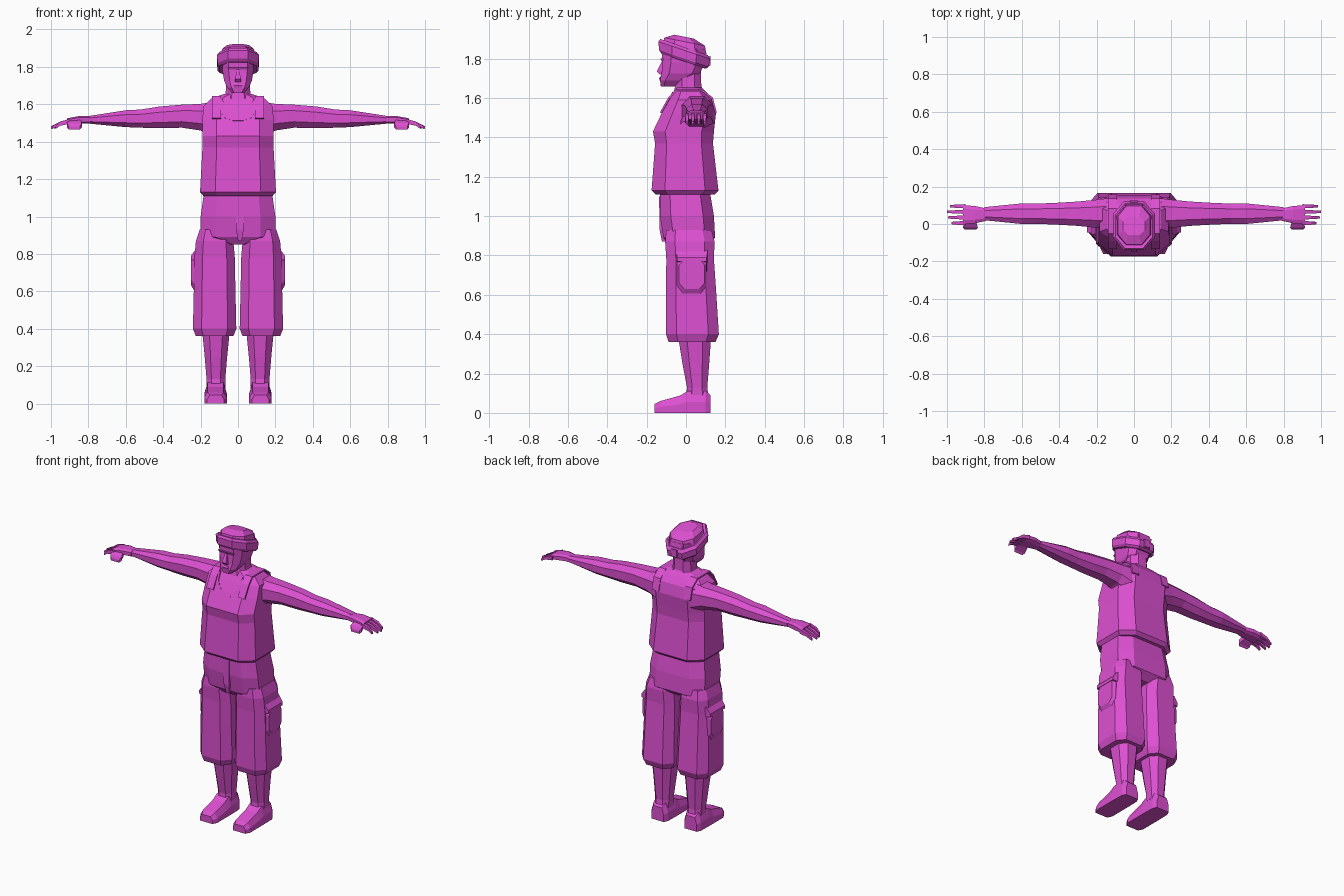
import bpy
import bmesh

cube = bpy.data.objects.get("Cube")
if cube:
    bpy.data.objects.remove(cube, do_unlink=True)

colour = (.72, .08, .64, 1)
magenta = bpy.data.materials.new("magenta")
magenta.use_nodes = True
magenta.diffuse_color = colour
magenta.node_tree.nodes["Principled BSDF"].inputs["Base Color"].default_value = colour


def octagon(flat):
    """Unit square with cut corners; flat is the uncut share of each edge."""
    quarter = [(flat, 1), (1, flat)]
    right = quarter + [(u, -v) for u, v in reversed(quarter)]
    return right + [(-u, -v) for u, v in right]


BODY = octagon(.6)
ROUND = octagon(.48)
BOX = [(1, 1), (1, -1), (-1, -1), (-1, 1)]
SHOE = [(-1, -1), (1, -1), (1, 0), (.7, 1), (-.7, 1), (-1, 0)]


def finish(name, bm):
    bmesh.ops.recalc_face_normals(bm, faces=bm.faces[:])
    mesh = bpy.data.meshes.new(name)
    bm.to_mesh(mesh)
    bm.free()
    mesh.materials.append(magenta)
    obj = bpy.data.objects.new(name, mesh)
    bpy.context.collection.objects.link(obj)
    return obj


def loft(name, axis, profile, rings, centre=0, side=1, slope=0):
    """Skin rings of (position, half width, lower bound, upper bound)."""
    bm = bmesh.new()
    previous = None
    for position, half, low, high in rings:
        loop = []
        for pu, pv in profile:
            u = centre + pu * half
            v = (low + high) / 2 + pv * (high - low) / 2
            along = position + slope * v
            if axis == "z":
                x, y, z = u, v, along
            elif axis == "y":
                x, y, z = u, along, v
            else:
                x, y, z = along, u, v
            loop.append(bm.verts.new((x * side, y, z)))
        if previous:
            for i in range(len(loop)):
                bm.faces.new((previous[i - 1], previous[i], loop[i], loop[i - 1]))
        else:
            bm.faces.new(loop)
        previous = loop
    bm.faces.new(previous)
    return finish(name, bm)


def ribbon(name, inner, outer):
    """Thin strip of cloth between two paths."""
    bm = bmesh.new()
    a = [bm.verts.new(point) for point in inner]
    b = [bm.verts.new(point) for point in outer]
    for i in range(len(a) - 1):
        bm.faces.new((a[i], a[i + 1], b[i + 1], b[i]))
    solid = finish(name, bm).modifiers.new("thickness", "SOLIDIFY")
    solid.thickness = .01
    solid.offset = 0


# Tank top and upper chest
loft("shirt", "z", BODY, [
    (1.11, .185, -.155, .145),
    (1.13, .203, -.175, .165),
    (1.37, .19, -.157, .137),
    (1.43, .19, -.168, .142),
    (1.52, .19, -.125, .152),
    (1.59, .185, -.085, .137),
    (1.63, .145, -.06, .105),
    (1.655, .075, -.045, .08)])


# Scooped neckline lying on the sloping chest
def neckline(width, drop):
    half = []
    for share, height in ((1, 1.63), (.95, 1.58), (.7, 1.545), (.3, 1.53)):
        z = height - drop
        half.append((share * width, (z - 1.76) / 2, z))
    return half + [(-x, y, z) for x, y, z in reversed(half)]


ribbon("neckline", neckline(.08, 0), neckline(.1, .02))

# Trousers: hips and fly
loft("hips", "z", BODY, [
    (.85, .05, -.085, .1),
    (.89, .2, -.115, .148),
    (1, .2, -.132, .142),
    (1.12, .183, -.132, .122)])
loft("fly", "z", BOX, [
    (.87, .01, -.122, -.09),
    (.93, .02, -.134, -.09),
    (1.1, .02, -.137, -.09)], centre=.01)

# Neck and head
loft("neck", "z", ROUND, [
    (1.6, .085, -.07, .105),
    (1.66, .066, -.055, .078),
    (1.75, .062, -.055, .075)])
loft("head", "z", BODY, [
    (1.66, .032, -.128, -.045),
    (1.69, .058, -.132, 0),
    (1.725, .074, -.124, .07),
    (1.78, .083, -.12, .098),
    (1.85, .085, -.122, .1)])
loft("nose", "z", BOX, [
    (1.72, .017, -.135, -.11),
    (1.735, .015, -.148, -.11),
    (1.785, .007, -.124, -.11)])
loft("lips", "z", BOX, [
    (1.69, .02, -.134, -.11),
    (1.7, .025, -.137, -.11),
    (1.71, .015, -.13, -.11)])
loft("brow", "z", BOX, [
    (1.785, .05, -.122, -.09),
    (1.8, .055, -.13, -.09)])

# Tilted cap: band, crown and knot
loft("cap_band", "z", ROUND, [
    (1.783, .1, -.125, .1),
    (1.797, .11, -.137, .115),
    (1.84, .112, -.14, .122),
    (1.856, .1, -.13, .11)], slope=-.34)
loft("cap_crown", "z", ROUND, [
    (1.84, .095, -.12, .105),
    (1.885, .085, -.11, .096),
    (1.91, .058, -.06, .04)], slope=-.2)
loft("cap_knot", "y", BOX, [
    (.09, .03, 1.755, 1.8),
    (.125, .02, 1.765, 1.815)])

for label, side in (("left", 1), ("right", -1)):
    # Shoulder strap of the tank top, front to back
    strap = [(-.128, 1.525), (-.086, 1.6), (-.05, 1.64), (.08, 1.64), (.132, 1.6), (.152, 1.525)]
    ribbon(label + "_strap", [(.09 * side, y, z) for y, z in strap],
           [(.14 * side, y, z) for y, z in strap])

    # Arm, from inside the shoulder to the wrist
    loft(label + "_arm", "x", ROUND, [
        (.12, .085, 1.42, 1.615),
        (.2, .075, 1.46, 1.602),
        (.3, .065, 1.475, 1.598),
        (.42, .058, 1.472, 1.588),
        (.52, .054, 1.475, 1.572),
        (.6, .055, 1.478, 1.568),
        (.8, .035, 1.497, 1.537)], centre=.055, side=side)

    # Hand with four fingers and a thumb
    loft(label + "_palm", "x", BODY, [
        (.79, .033, 1.497, 1.536),
        (.85, .046, 1.496, 1.537),
        (.915, .051, 1.49, 1.525)], centre=.05, side=side)
    for number, reach in enumerate((.975, .995, 1, .985)):
        loft(f"{label}_finger_{number + 1}", "x", BOX, [
            (.9, .011, 1.495, 1.522),
            (.95, .009, 1.486, 1.508),
            (reach, .006, 1.468, 1.482)], centre=.005 + .03 * number, side=side)
    loft(label + "_thumb", "y", BOX, [
        (-.03, .03, 1.465, 1.482),
        (-.02, .04, 1.475, 1.5),
        (.02, .03, 1.495, 1.525)], centre=.875, side=side)

    # Wide trouser leg with a gathered hem
    loft(label + "_trouser_leg", "z", BODY, [
        (.36, .1, -.088, .15),
        (.4, .116, -.102, .167),
        (.62, .111, -.102, .153),
        (.78, .108, -.1, .142),
        (.87, .1, -.106, .145),
        (.93, .08, -.1, .13)], centre=.125, side=side)

    # Side pocket and its flap
    loft(label + "_pocket", "x", BODY, [
        (.18, .078, .6, .8),
        (.235, .075, .605, .8),
        (.25, .065, .63, .78)], centre=.03, side=side)
    loft(label + "_pocket_flap", "x", BOX, [
        (.2, .08, .765, .835),
        (.225, .08, .765, .825),
        (.252, .075, .77, .79)], centre=.03, side=side)

    # Shin and shoe
    loft(label + "_shin", "z", ROUND, [
        (.08, .05, 0, .115),
        (.13, .05, .005, .108),
        (.25, .06, -.018, .118),
        (.42, .077, -.045, .13)], centre=.118, side=side)
    loft(label + "_shoe", "y", SHOE, [
        (-.16, .045, 0, .045),
        (-.13, .06, 0, .06),
        (-.03, .06, 0, .088),
        (.01, .06, 0, .112),
        (.1, .058, 0, .112),
        (.125, .045, 0, .09)], centre=.12, side=side)
